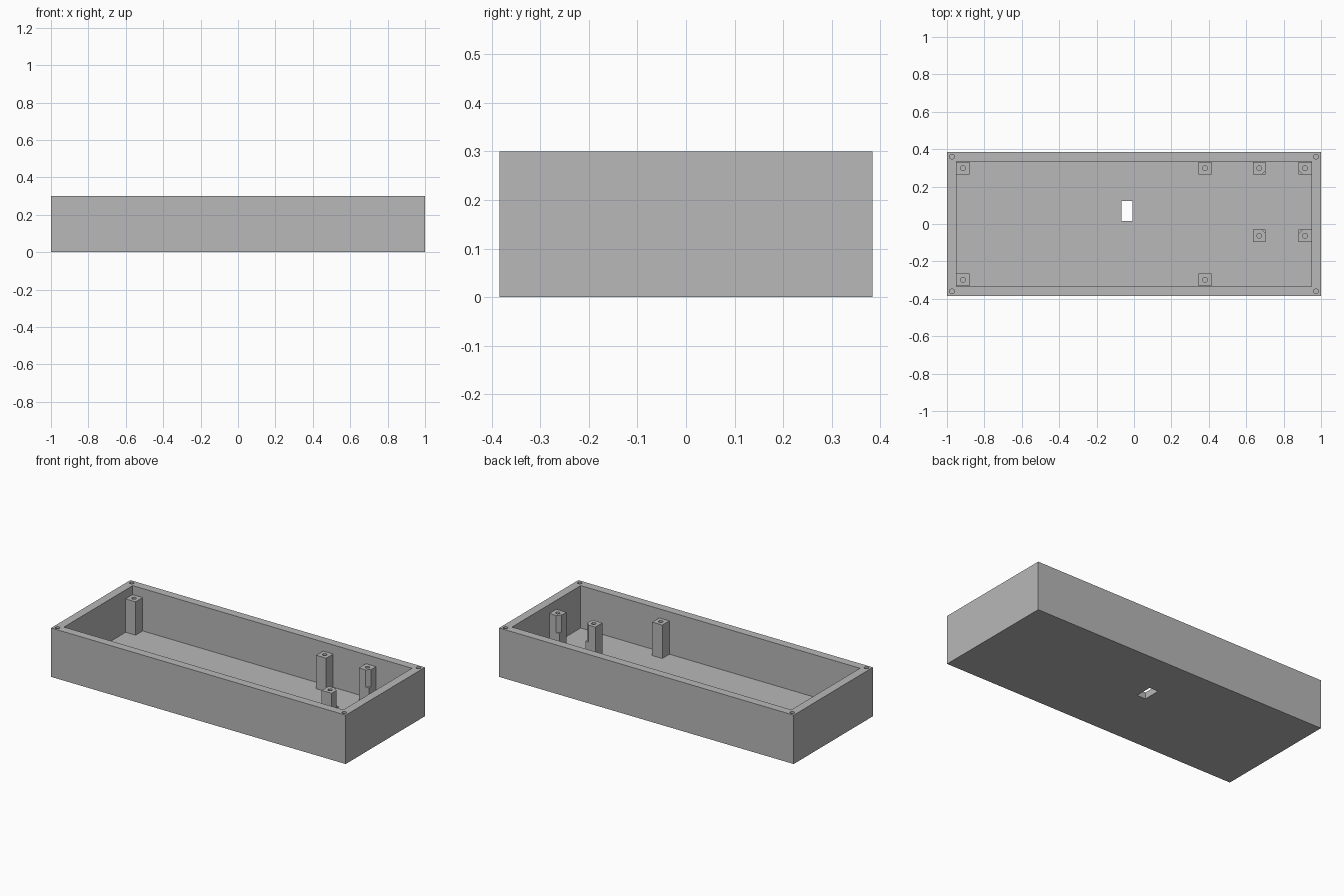
import bpy, bmesh, math
from mathutils import Matrix, Vector

cube = bpy.data.objects.get("Cube")
if cube:
    bpy.data.objects.remove(cube, do_unlink=True)

grey = bpy.data.materials.new("plain_grey")
grey.use_nodes = True
grey.diffuse_color = (0.48, 0.48, 0.48, 1)
grey.node_tree.nodes["Principled BSDF"].inputs["Base Color"].default_value = grey.diffuse_color

RIM, FLOOR, POST_TOP = 0.30, 0.04, 0.245
HALF, HOLE_R, NOTCH = 0.034, 0.013, 0.022


def add_box(bm, low, high, turn=0):
    low, high = Vector(low), Vector(high)
    place = Matrix.Translation((low + high) / 2) @ Matrix.Rotation(turn, 4, "Z")
    bmesh.ops.create_cube(bm, size=1, matrix=place @ Matrix.Diagonal((*(high - low), 1)))


def add_hole(bm, x, y, bottom, top):
    bmesh.ops.create_cone(bm, cap_ends=True, segments=20, radius1=HOLE_R, radius2=HOLE_R,
                          depth=top - bottom, matrix=Matrix.Translation((x, y, (top + bottom) / 2)))


def to_object(name, bm):
    mesh = bpy.data.meshes.new(name)
    bm.to_mesh(mesh)
    bm.free()
    mesh.materials.append(grey)
    obj = bpy.data.objects.new(name, mesh)
    bpy.context.collection.objects.link(obj)
    return obj


def carve(obj, bm):
    """Subtract the solids in bm from obj and discard the cutter."""
    cutter = to_object(obj.name + "_cutter", bm)
    cutter.hide_render = True
    mod = obj.modifiers.new("carve", "BOOLEAN")
    mod.operation, mod.solver, mod.object = "DIFFERENCE", "EXACT", cutter
    bpy.context.view_layer.objects.active = obj
    bpy.ops.object.modifier_apply(modifier=mod.name)
    bpy.data.objects.remove(cutter, do_unlink=True)


# Open tray with a cable slot in the floor and screw holes in the rim corners
bm = bmesh.new()
add_box(bm, (-1, -0.384, 0), (1, 0.384, RIM))
tray = to_object("tray", bm)
bm = bmesh.new()
add_box(bm, (-0.948, -0.333, FLOOR), (0.948, 0.333, RIM + 0.1))
carve(tray, bm)
bm = bmesh.new()
add_box(bm, (-0.067, 0.016, -0.1), (-0.008, 0.123, 0.1))
for x in (-0.973, 0.973):
    for y in (-0.36, 0.36):
        add_hole(bm, x, y, 0.17, RIM + 0.05)
carve(tray, bm)


def post(name, x, y, notch=None):
    """Square screw post; notch is the direction of a cut upper corner."""
    bm = bmesh.new()
    add_box(bm, (x - HALF, y - HALF, FLOOR - 0.01), (x + HALF, y + HALF, POST_TOP))
    obj = to_object(name, bm)
    bm = bmesh.new()
    add_hole(bm, x, y, 0.12, POST_TOP + 0.05)
    if notch:
        cx, cy = x + notch[0] * HALF, y + notch[1] * HALF
        h = NOTCH / math.sqrt(2)
        add_box(bm, (cx - h, cy - h, 0.14), (cx + h, cy + h, POST_TOP + 0.05), math.pi / 4)
    carve(obj, bm)


# Main board posts
for x, side in ((-0.914, "right"), (0.38, "middle")):
    for y, end in ((-0.298, "front"), (0.298, "back")):
        post(f"{end}_{side}_post", x, y)

# Small board posts, notched towards the middle of their group
for x, sx, side in ((0.67, 1, "inner"), (0.914, -1, "outer")):
    for y, sy, end in ((-0.063, 1, "front"), (0.298, -1, "back")):
        post(f"{end}_{side}_notched_post", x, y, (sx, sy))
